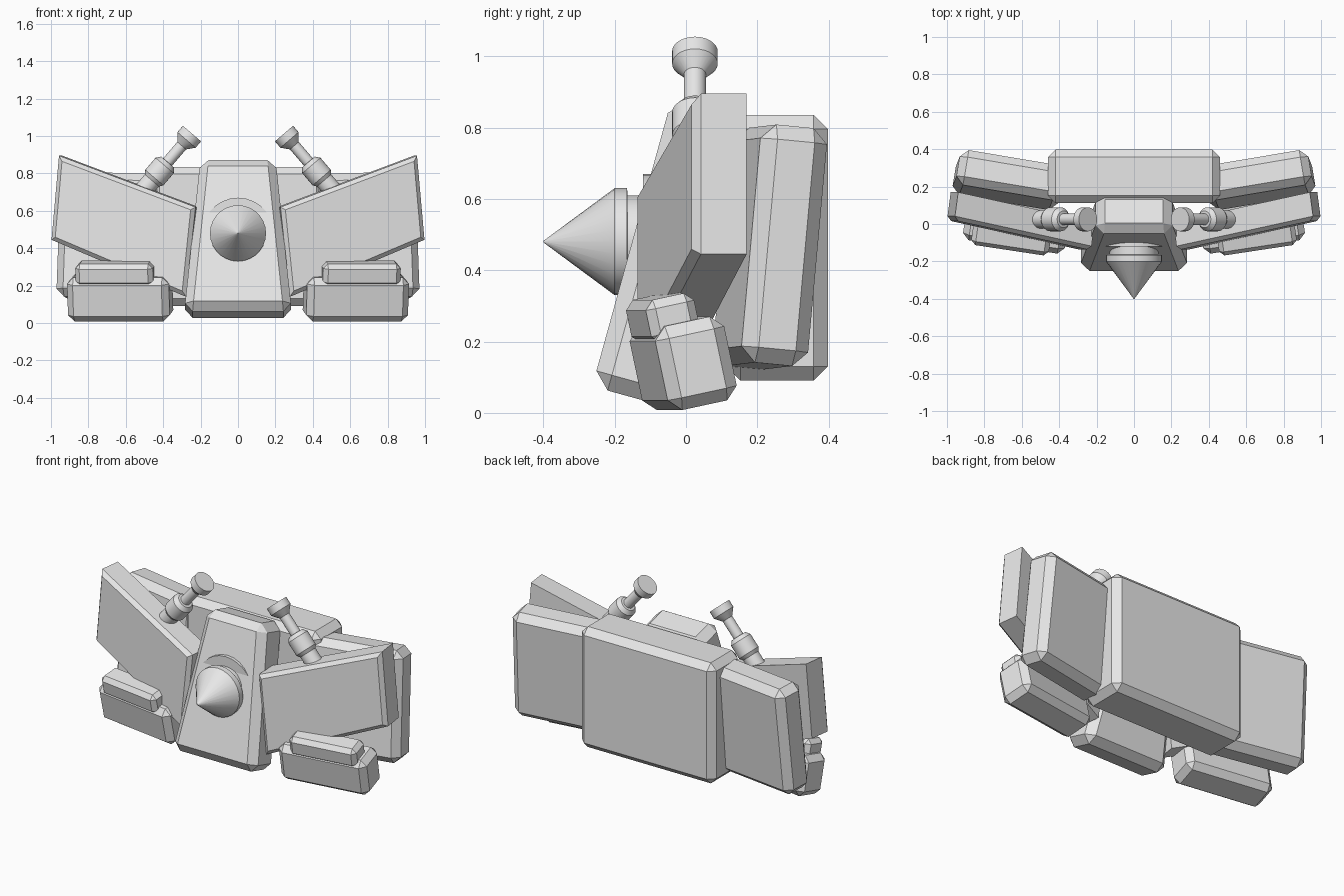
import bpy, bmesh, math
from mathutils import Matrix, Vector

cube = bpy.data.objects.get("Cube")
if cube:
    bpy.data.objects.remove(cube, do_unlink=True)

GREY = (0.8, 0.8, 0.8, 1.0)
mat = bpy.data.materials.new("light_grey")
mat.use_nodes = True
mat.diffuse_color = GREY
mat.node_tree.nodes["Principled BSDF"].inputs["Base Color"].default_value = GREY


def finish(name, bm, mirror=False):
    """Turn the bmesh into a named, shaded object, optionally mirrored in x."""
    bmesh.ops.recalc_face_normals(bm, faces=bm.faces)
    mesh = bpy.data.meshes.new(name)
    bm.to_mesh(mesh)
    bm.free()
    mesh.materials.append(mat)
    ob = bpy.data.objects.new(name, mesh)
    bpy.context.collection.objects.link(ob)
    bpy.ops.object.select_all(action='DESELECT')
    ob.select_set(True)
    bpy.context.view_layer.objects.active = ob
    bpy.ops.object.shade_smooth_by_angle(angle=math.radians(28))
    if mirror:
        ob.modifiers.new("Mirror", 'MIRROR').use_mirror_merge = False
    return ob


def block(name, centre, size, bevel, tilt=0, yaw=0, roll=0, taper=1, mirror=False):
    """Chamfered box; taper scales the width of its top."""
    bm = bmesh.new()
    bmesh.ops.create_cube(bm, size=1)
    for v in bm.verts:
        if v.co.z > 0:
            v.co.x *= taper
        v.co = Vector(a * b for a, b in zip(v.co, size))
    bmesh.ops.bevel(bm, geom=bm.edges[:], offset=bevel, segments=1,
                    affect='EDGES', clamp_overlap=True)
    m = (Matrix.Translation(centre) @ Matrix.Rotation(yaw, 4, 'Z')
         @ Matrix.Rotation(tilt, 4, 'X') @ Matrix.Rotation(roll, 4, 'Y'))
    bmesh.ops.transform(bm, matrix=m, verts=bm.verts)
    return finish(name, bm, mirror)


def lathe(name, origin, axis, profile, mirror=False, sides=28):
    """Revolve (distance, radius) pairs around an axis from the origin."""
    bm = bmesh.new()
    rings = []
    for t, r in profile:
        rings.append([bm.verts.new((r * math.cos(a), r * math.sin(a), t))
                      for a in (math.tau * i / sides for i in range(sides))])
    for lo, hi in zip(rings, rings[1:]):
        for i in range(sides):
            j = (i + 1) % sides
            bm.faces.new((lo[i], lo[j], hi[j], hi[i]))
    bm.faces.new(rings[0])
    bm.faces.new(rings[-1])
    turn = Vector((0, 0, 1)).rotation_difference(Vector(axis)).to_matrix().to_4x4()
    bmesh.ops.transform(bm, matrix=Matrix.Translation(origin) @ turn, verts=bm.verts)
    return finish(name, bm, mirror)


# Rear body and its swept side panels
block("rear_body", (0, 0.255, 0.463), (0.92, 0.285, 0.745), 0.04)
block("rear_side_panels", (0.67, 0.235, 0.465), (0.57, 0.19, 0.67), 0.042,
      tilt=-0.095, yaw=0.165, roll=-0.02, mirror=True)

# Leaning, tapered nose
block("nose_body", (0, -0.045, 0.45), (0.575, 0.22, 0.84), 0.045,
      tilt=-0.27, taper=0.7)

# Nose cone with flange and collar
lathe("nose_cone", (0, -0.4, 0.48), (0, 1, 0),
      [(0, 0.002), (0.2, 0.15), (0.235, 0.15), (0.236, 0.13), (0.36, 0.13)])
lathe("cone_collar", (0, -0.12, 0.48), (0, 1, 0), [(0, 0.19), (0.1, 0.19)])

# Slanted front shields: front outline extruded backwards, front edges chamfered
outline = [(0.23, -0.14, 0.62), (0.96, 0.02, 0.895), (1.0, 0.02, 0.445), (0.28, -0.14, 0.14)]
bm = bmesh.new()
front = bm.faces.new([bm.verts.new(p) for p in outline])
back = bmesh.ops.extrude_face_region(bm, geom=[front], use_keep_orig=True)["geom"]
bmesh.ops.translate(bm, vec=(-0.02, 0.15, 0),
                    verts=[g for g in back if isinstance(g, bmesh.types.BMVert)])
bmesh.ops.bevel(bm, geom=front.edges[:], offset=0.022, segments=1, affect='EDGES')
finish("front_shields", bm, mirror=True)

# Foot pods with raised caps
pose = dict(tilt=0.21, yaw=0.15, mirror=True)
block("foot_pods", (0.63, -0.008, 0.139), (0.55, 0.2, 0.24), 0.035, **pose)
block("foot_pod_caps", (0.655, -0.065, 0.265), (0.42, 0.14, 0.125), 0.025, **pose)

# Guns: flared muzzle, thin barrel, stepped sleeve
lathe("guns", (0.246, 0.025, 1.013), (0.65, 0, -0.76),
      [(0, 0.064), (0.045, 0.064), (0.085, 0.031), (0.2, 0.031), (0.201, 0.045),
       (0.225, 0.064), (0.31, 0.064), (0.33, 0.05), (0.5, 0.05)], mirror=True)
